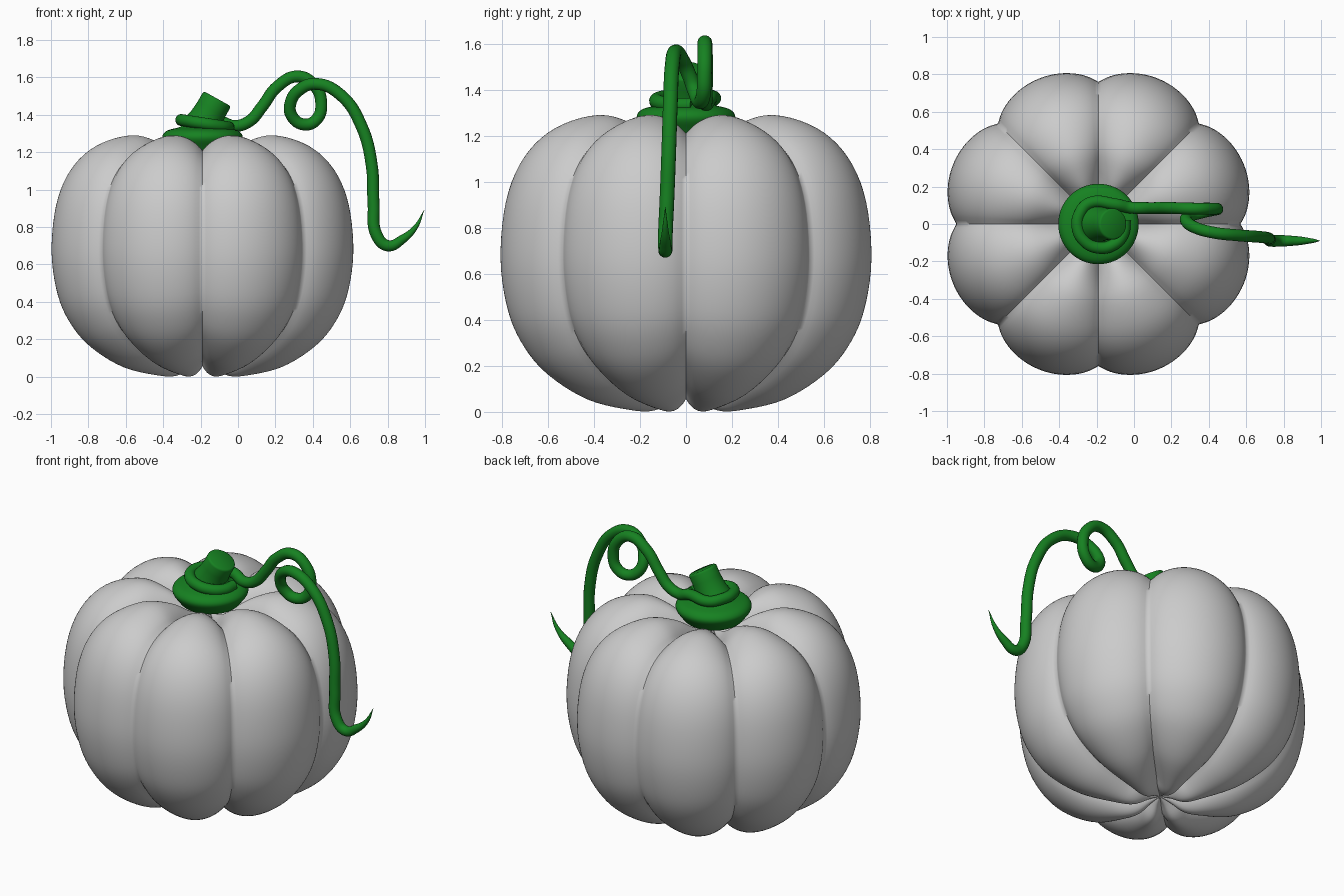
import bpy, bmesh
from math import sin, cos, pi, radians, sqrt
from mathutils import Vector

if "Cube" in bpy.data.objects:
    bpy.data.objects.remove(bpy.data.objects["Cube"])

CX = -0.19
green = bpy.data.materials.new("green")
green.diffuse_color = (0.008, 0.22, 0.015, 1)
green.use_nodes = True
green.node_tree.nodes["Principled BSDF"].inputs["Base Color"].default_value = green.diffuse_color


def smooth_path(pts, n):
    """Catmull-Rom samples through 2D points."""
    P = [Vector(p) for p in pts]
    P = [2 * P[0] - P[1]] + P + [2 * P[-1] - P[-2]]
    out = []
    for i in range(1, len(P) - 2):
        a, b, c, d = P[i - 1:i + 3]
        for k in range(n):
            t = k / n
            out.append(0.5 * (2 * b + (c - a) * t + (2 * a - 5 * b + 4 * c - d) * t * t
                              + (3 * b - a - 3 * c + d) * t ** 3))
    return out + [P[-2]]


def lathe(name, prof, segs, offset=None, mat=None, angle=40):
    """Revolve a profile (bottom to top, ends on the axis); offset(r, ang) pushes inward."""
    bm = bmesh.new()
    rings = []
    for i in range(1, len(prof) - 1):
        r, z = prof[i]
        t = (prof[i + 1] - prof[i - 1]).normalized()
        ring = []
        for k in range(segs):
            a = 2 * pi * k / segs
            d = offset(r, a) if offset else 0
            rr, zz = max(r - t.y * d, 0.003), z + t.x * d
            ring.append(bm.verts.new((rr * cos(a), rr * sin(a), zz)))
        rings.append(ring)
    for lo, hi in zip(rings, rings[1:]):
        for k in range(segs):
            j = (k + 1) % segs
            bm.faces.new((lo[k], lo[j], hi[j], hi[k]))
    for ring, p, flip in ((rings[0], prof[0], True), (rings[-1], prof[-1], False)):
        c = bm.verts.new((0, 0, p[1]))
        for k in range(segs):
            f = (ring[k], ring[(k + 1) % segs], c)
            bm.faces.new(f[::-1] if flip else f)
    me = bpy.data.meshes.new(name)
    bm.to_mesh(me)
    bm.free()
    ob = bpy.data.objects.new(name, me)
    bpy.context.collection.objects.link(ob)
    ob.location.x = CX
    if mat:
        me.materials.append(mat)
    bpy.ops.object.select_all(action='DESELECT')
    ob.select_set(True)
    bpy.context.view_layer.objects.active = ob
    bpy.ops.object.shade_smooth_by_angle(angle=radians(angle))
    return ob


# Pumpkin body: eight ribs separated by grooves
def groove(r, a):
    s = sqrt(sin(4 * a) ** 2 + 0.002)
    return 0.095 * (1 - min(s, 1) ** 0.6) * min(1, r / 0.22)


body = [(0, .075), (.06, .05), (.15, .005), (.26, .007), (.45, .05), (.62, .15), (.73, .27),
        (.805, .43), (.84, .66), (.815, .92), (.735, 1.11), (.60, 1.235), (.41, 1.29),
        (.25, 1.25), (.12, 1.17), (0, 1.13)]
lathe("pumpkin_body", smooth_path(body, 5), 256, groove, angle=60)

# Calyx disc where the stem meets the body
calyx = [(0, 1.18), (.14, 1.19), (.19, 1.235), (.215, 1.28), (.19, 1.315), (.12, 1.335),
         (.09, 1.36), (0, 1.37)]
lathe("calyx", smooth_path(calyx, 4), 64, mat=green)

# Stem stub leaning to the right
stem = [Vector(p) for p in ((0, 0), (.105, 0), (.09, .06), (.084, .12), (.084, .172),
                            (.081, .18), (.074, .184), (0, .184))]
ob = lathe("stem", stem, 48, mat=green)
ob.location = (-0.2, 0, 1.325)
ob.rotation_euler.y = radians(29)

# Tendril: wraps the stem, curls once and hangs down to a pointed tip
pts = []
for i in range(9):
    a = radians(10 - 36 * i)
    z = 1.352 + 0.02 * cos(a - pi)
    pts.append((-0.175 + .128 * cos(a), .128 * sin(a), z, 1))
pts[-1] = (-.10, .105, 1.365, 1)
pts += [(-.02, .088, 1.34, 1), (.06, .085, 1.365, 1), (.13, .085, 1.445, 1),
        (.21, .085, 1.55, 1), (.32, .082, 1.605, 1), (.41, .082, 1.555, 1),
        (.445, .08, 1.46, 1), (.42, .075, 1.375, 1), (.355, .06, 1.348, 1),
        (.29, .04, 1.39, 1), (.28, .015, 1.46, 1), (.33, -.02, 1.535, 1),
        (.42, -.045, 1.565, 1), (.55, -.06, 1.505, 1), (.66, -.068, 1.34, 1),
        (.715, -.075, 1.13, 1), (.725, -.083, .92, 1), (.74, -.09, .76, 1),
        (.80, -.09, .70, .95), (.88, -.09, .735, .75), (.95, -.09, .80, .4),
        (.995, -.09, .89, .03)]
cu = bpy.data.curves.new("tendril", 'CURVE')
cu.dimensions = '3D'
cu.bevel_depth = 0.032
cu.bevel_resolution = 6
cu.resolution_u = 8
cu.use_fill_caps = True
sp = cu.splines.new('BEZIER')
sp.bezier_points.add(len(pts) - 1)
for bp, (x, y, z, r) in zip(sp.bezier_points, pts):
    bp.co = (x, y, z)
    bp.radius = r
    bp.handle_left_type = bp.handle_right_type = 'AUTO'
cu.materials.append(green)
ob = bpy.data.objects.new("tendril", cu)
bpy.context.collection.objects.link(ob)
bpy.ops.object.select_all(action='DESELECT')
ob.select_set(True)
bpy.context.view_layer.objects.active = ob
bpy.ops.object.convert(target='MESH')
bpy.ops.object.shade_smooth_by_angle(angle=radians(50))
